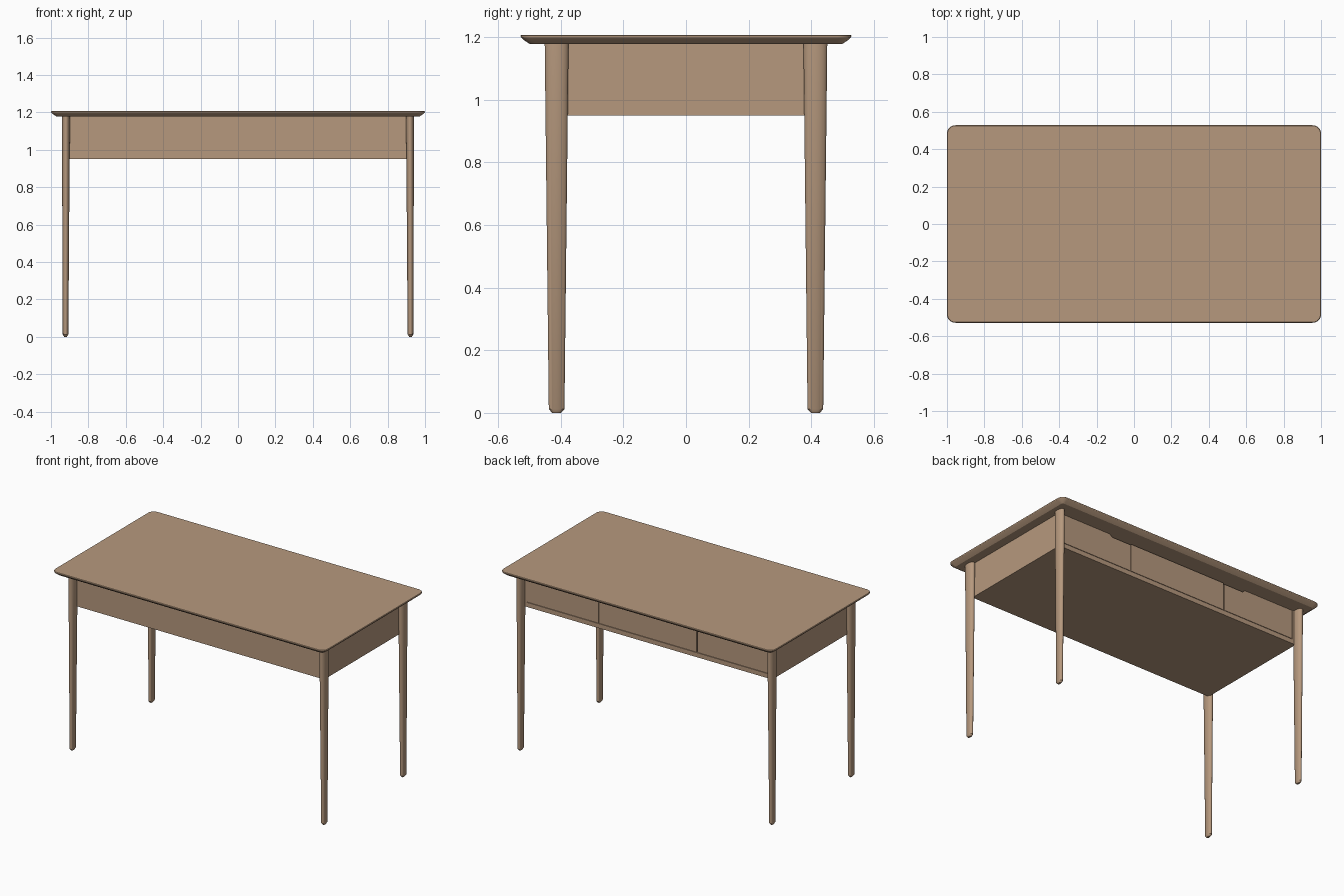
import bpy, bmesh
from math import cos, sin, pi, radians

cube = bpy.data.objects.get("Cube")
if cube:
    bpy.data.objects.remove(cube, do_unlink=True)

# Single warm wood colour
wood = bpy.data.materials.new("light walnut wood")
wood.use_nodes = True
WOOD = (0.47, 0.318, 0.208, 1)
wood.diffuse_color = WOOD
wood.node_tree.nodes["Principled BSDF"].inputs["Base Color"].default_value = WOOD


def finish(name, bm, smooth=None):
    bmesh.ops.recalc_face_normals(bm, faces=bm.faces)
    mesh = bpy.data.meshes.new(name)
    bm.to_mesh(mesh)
    bm.free()
    mesh.materials.append(wood)
    if smooth:
        mesh.shade_smooth()
        mesh.set_sharp_from_angle(angle=radians(smooth))
    obj = bpy.data.objects.new(name, mesh)
    bpy.context.collection.objects.link(obj)
    return obj


def box(name, x, y, z):
    """Box given its low and high limits on each axis."""
    bm = bmesh.new()
    bmesh.ops.create_cube(bm, size=1)
    for v in bm.verts:
        v.co = [lim[0] if c < 0 else lim[1] for c, lim in zip(v.co, (x, y, z))]
    return finish(name, bm)


def loft(name, rings, smooth):
    """Closed skin through rings with equal point counts."""
    bm = bmesh.new()
    loops = [[bm.verts.new(p) for p in ring] for ring in rings]
    n = len(loops[0])
    for a, b in zip(loops, loops[1:]):
        for i in range(n):
            j = (i + 1) % n
            bm.faces.new((a[i], a[j], b[j], b[i]))
    bm.faces.new(loops[0])
    bm.faces.new(loops[-1])
    return finish(name, bm, smooth)


def rounded_rect(hx, hy, r, z, steps=8):
    pts = []
    for k, (sx, sy) in enumerate(((1, 1), (-1, 1), (-1, -1), (1, -1))):
        for i in range(steps + 1):
            a = (k + i / steps) * pi / 2
            pts.append((sx * (hx - r) + r * cos(a), sy * (hy - r) + r * sin(a), z))
    return pts


def ellipse(cx, cy, rx, ry, z, n=32):
    return [(cx + rx * cos(2 * pi * i / n), cy + ry * sin(2 * pi * i / n), z)
            for i in range(n)]


# Tabletop with an undercut edge
edge = ((0.03, 1.177), (0.008, 1.192), (0.001, 1.199), (0, 1.204), (0.003, 1.207))
loft("tabletop", [rounded_rect(1 - d, 0.528 - d, 0.045 - d, z) for d, z in edge], 25)

# Tapered oval legs: centre x, half width, half depth, height
LEG = ((0.922, 0.007, 0.014, 0), (0.922, 0.015, 0.025, 0.012),
       (0.92, 0.0215, 0.038, 1.178))
for sx, side in ((1, "left"), (-1, "right")):
    for sy, end in ((-1, "front"), (1, "back")):
        loft(f"{end}_{side}_leg",
             [ellipse(sx * cx, sy * 0.413, rx, ry, z) for cx, rx, ry, z in LEG], 35)

# Apron case, open towards the drawers
X, Y, LOW, TOP, T = 0.912, 0.4, 0.95, 1.178, 0.025
box("front_panel", (-X, X), (-Y, T - Y), (LOW, TOP))
box("case_bottom", (T - X, X - T), (T - Y, Y), (LOW, LOW + 0.03))
for s, side in ((1, "left"), (-1, "right")):
    box(f"{side}_side_panel", sorted((s * X, s * (X - T))), (T - Y, Y), (LOW, TOP))
    box(f"{side}_divider", (s * 0.36 - 0.01, s * 0.36 + 0.01),
        (T - Y, Y - 0.03), (LOW + 0.03, TOP))

# Drawer fronts, with finger notches beside the centre drawer
GAP = 0.003
face_y, face_low = (Y - 0.028, Y), LOW + 0.03 + GAP
box("centre_drawer_front", (GAP - 0.36, 0.36 - GAP), face_y, (face_low, TOP - 0.012))
for s, side in ((1, "left"), (-1, "right")):
    outline = ((0.36 + GAP, face_low), (X - T - GAP, face_low), (X - T - GAP, TOP - GAP),
               (0.52, TOP - GAP), (0.505, TOP - 0.018), (0.36 + GAP, TOP - 0.018))
    loft(f"{side}_drawer_front", [[(s * x, y, z) for x, z in outline] for y in face_y], None)
